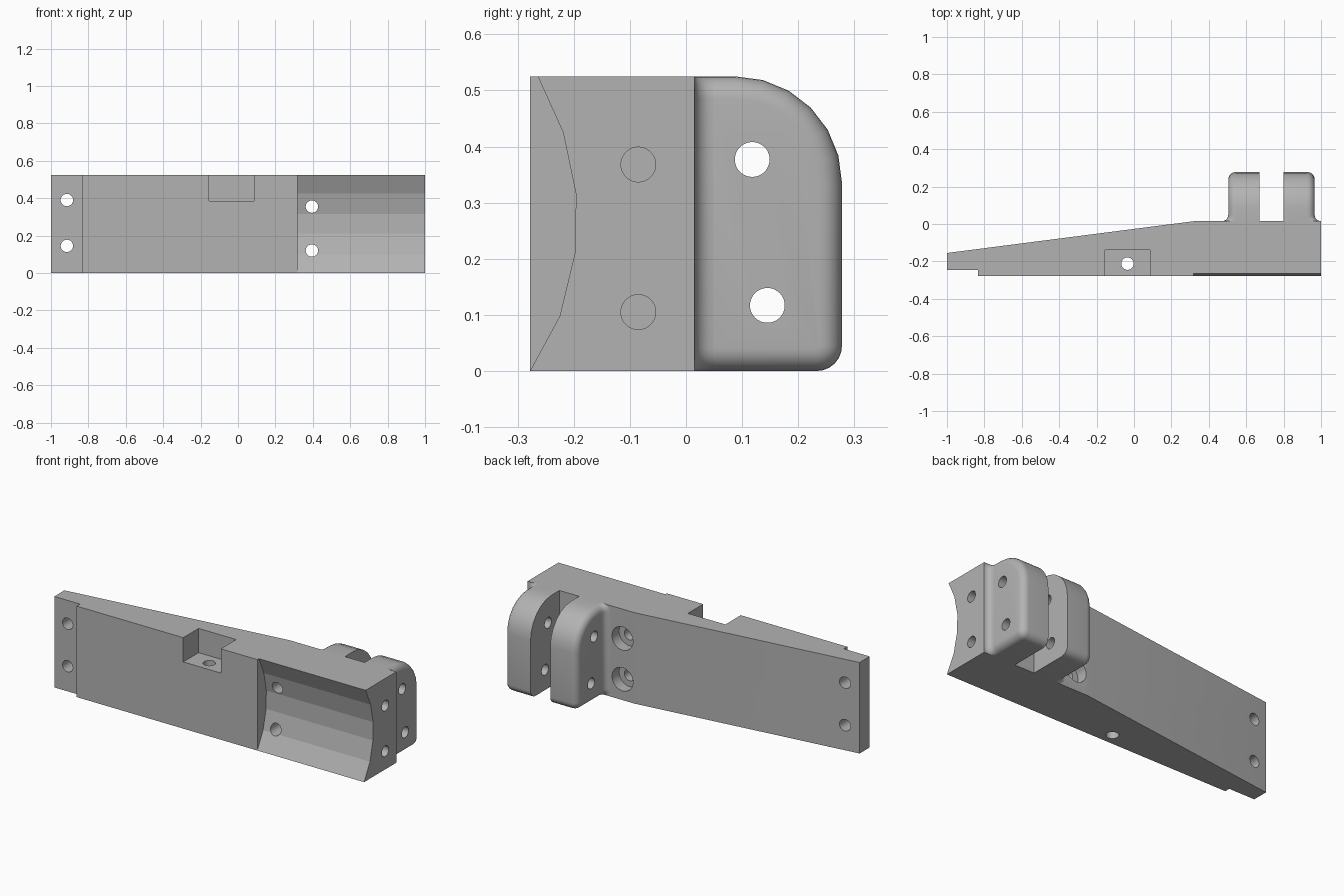
import bpy, bmesh
from math import pi, sin, cos, radians, sqrt
from mathutils import Vector, Matrix

cube = bpy.data.objects.get("Cube")
if cube:
    bpy.data.objects.remove(cube, do_unlink=True)

grey = bpy.data.materials.new("plain_grey")
grey.use_nodes = True
grey.diffuse_color = (0.45, 0.45, 0.45, 1)
grey.node_tree.nodes["Principled BSDF"].inputs["Base Color"].default_value = (0.45, 0.45, 0.45, 1)

HEIGHT, BACK, FRONT, SHELF = 0.525, 0.278, -0.278, 0.015
MID = 0.735          # centre of the clevis along x
EDGE = 0.04          # rounding of the lug edges


def make(name, bm):
    bmesh.ops.recalc_face_normals(bm, faces=bm.faces)
    mesh = bpy.data.meshes.new(name)
    bm.to_mesh(mesh)
    bm.free()
    ob = bpy.data.objects.new(name, mesh)
    bpy.context.collection.objects.link(ob)
    mesh.materials.append(grey)
    return ob


def loft(name, loops):
    """Skin closed loops of equal length and cap both ends."""
    bm = bmesh.new()
    rings = [[bm.verts.new(p) for p in loop] for loop in loops]
    for a, b in zip(rings, rings[1:]):
        for i in range(len(a)):
            j = (i + 1) % len(a)
            bm.faces.new((a[i], a[j], b[j], b[i]))
    bm.faces.new(rings[0])
    bm.faces.new(rings[-1])
    return make(name, bm)


def box(name, x, y, z):
    return loft(name, [[(i, y[0], z[0]), (i, y[1], z[0]), (i, y[1], z[1]), (i, y[0], z[1])] for i in x])


def rod(name, start, end, r1, r2=None):
    """Cylinder or cone between two points."""
    start, end = Vector(start), Vector(end)
    axis = end - start
    bm = bmesh.new()
    turn = axis.to_track_quat('Z', 'Y').to_matrix().to_4x4()
    bmesh.ops.create_cone(bm, cap_ends=True, segments=48, radius1=r1, radius2=r2 or r1, depth=axis.length,
                          matrix=Matrix.Translation((start + end) / 2) @ turn)
    return make(name, bm)


def activate(ob):
    bpy.ops.object.select_all(action='DESELECT')
    ob.select_set(True)
    bpy.context.view_layer.objects.active = ob


def cut(ob, cutters):
    activate(ob)
    for c in cutters:
        c.hide_render = True
        mod = ob.modifiers.new("cut", 'BOOLEAN')
        mod.operation, mod.solver, mod.object = 'DIFFERENCE', 'EXACT', c
        bpy.ops.object.modifier_apply(modifier=mod.name)
        bpy.data.objects.remove(c, do_unlink=True)


def smooth(ob, angle):
    activate(ob)
    bpy.ops.object.shade_smooth_by_angle(angle=radians(angle))


# Tapered body
plan = [(-1, -0.247), (-0.835, -0.247), (-0.835, FRONT), (1, FRONT),
        (1, SHELF), (0.32, SHELF), (-1, -0.155)]
body = loft("tapered_body", [[(x, y, z) for x, y in plan] for z in (0, HEIGHT)])

# Faceted trough in the front, and the notch in the top
trough = [(-0.278, 0), (-0.225, 0.098), (-0.198, 0.21), (-0.196, 0.315), (-0.219, 0.425), (-0.264, HEIGHT),
          (-0.242, 0.575), (-0.4, 0.575), (-0.4, -0.05), (-0.305, -0.05)]
cutters = [loft("trough_cutter", [[(x, y, z) for y, z in trough] for x in (0.318, 1.1)]),
           box("notch_cutter", (-0.155, 0.085), (-0.4, -0.138), (0.385, 0.7)),
           rod("notch_hole", (-0.035, -0.212, -0.1), (-0.035, -0.212, 0.45), 0.033)]
# Bolt holes through the thin end
for z in (0.145, 0.39):
    cutters.append(rod("thin_end_hole", (-0.915, -0.4, z), (-0.915, 0.1, z), 0.033))
# Counterbored holes behind the trough
for z in (0.12, 0.355):
    cutters.append(rod("trough_hole", (0.395, -0.4, z), (0.395, 0.1, z), 0.033))
    cutters.append(rod("counterbore", (0.395, -0.05, z), (0.395, 0.1, z), 0.067))
# Blind holes in the thick end
for z in (0.105, 0.368):
    cutters.append(rod("end_hole", (0.6, -0.085, z), (1.1, -0.085, z), 0.031))
cut(body, cutters)
smooth(body, 10)


def lug_outline(x, d):
    """Side outline of a lug, inset by d on its three free sides."""
    pts = [(x, SHELF, d)]
    for radius, zc, first, steps in ((0.045, 0.045, -pi / 2, 6), (0.19, HEIGHT - 0.19, 0, 6)):
        for i in range(steps + 1):
            a = first + i / steps * pi / 2
            pts.append((x, BACK - radius + (radius - d) * cos(a), zc + (radius - d) * sin(a)))
    return pts + [(x, SHELF, HEIGHT - d)]


# Clevis lugs, mirrored about the slot
for side, label in ((-1, "right"), (1, "left")):
    outer = 0.231
    loops = [lug_outline(MID + side * 0.063, 0)]
    for i in range(7):
        a = i / 6 * pi / 2
        loops.append(lug_outline(MID + side * (outer - EDGE + EDGE * sin(a)), EDGE * (1 - cos(a))))
    lug = loft(label + "_lug", loops)
    cut(lug, [rod("pin_hole", (0.3, y, z), (1.2, y, z), 0.031) for y, z in ((0.118, 0.377), (0.145, 0.117))])
    smooth(lug, 30)

    # Concave fillet where the lug meets the body
    f = 0.034
    stations = []
    lows = [EDGE * (1 - cos(i / 6 * pi / 2)) for i in range(7)]
    for z in lows + [HEIGHT - v for v in reversed(lows)]:
        t = max(0, EDGE - min(z, HEIGHT - z))
        x = outer - EDGE + sqrt(max(0, EDGE * EDGE - t * t))
        loop = [(MID + side * (x - 0.002), SHELF, z)]
        for i in range(7):
            a = i / 6 * pi / 2
            loop.append((MID + side * (x + f * (1 - cos(a))), SHELF + f * (1 - sin(a)), z))
        stations.append(loop)
    smooth(loft(label + "_lug_fillet", stations), 30)
